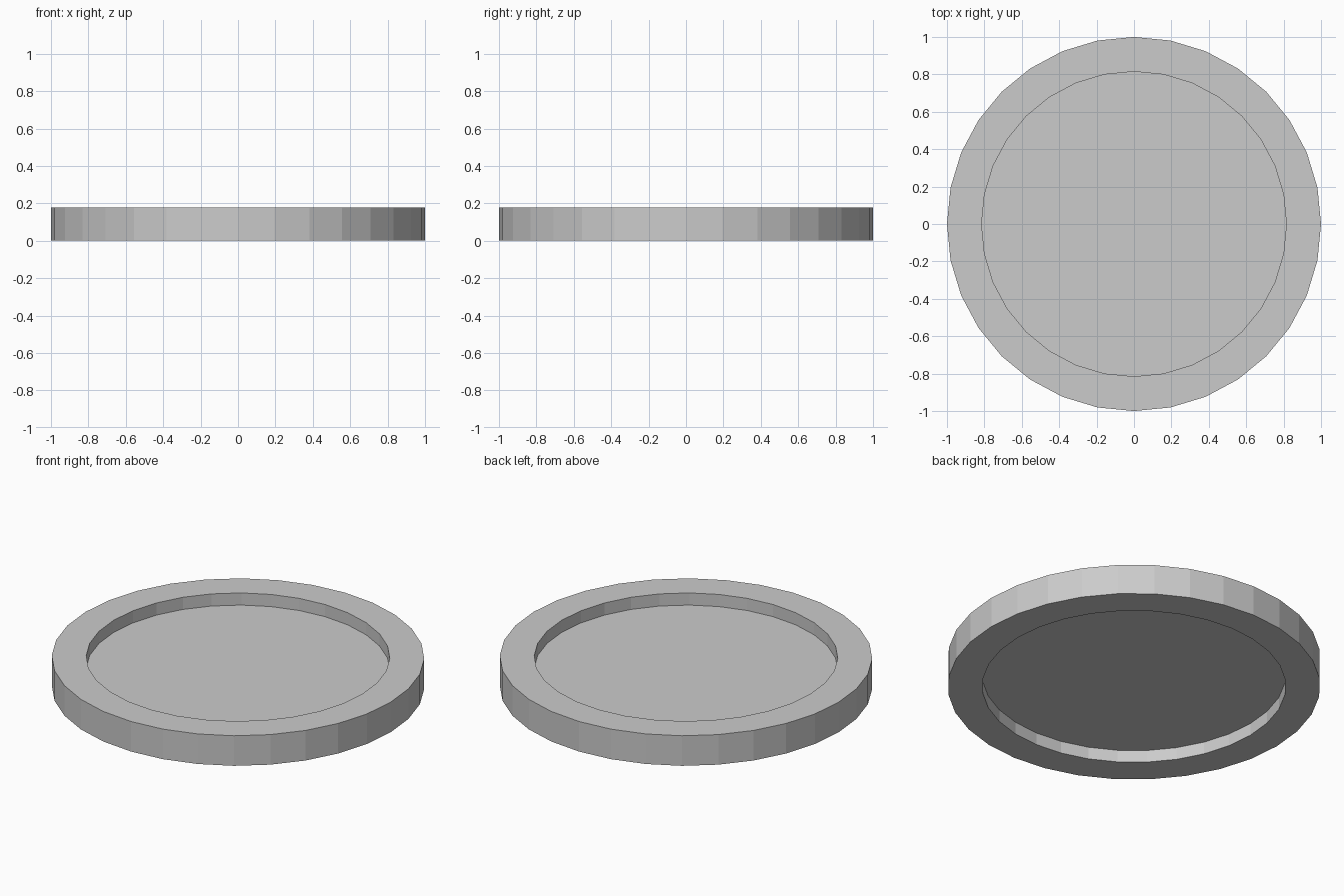
import bpy, bmesh
from math import cos, sin, tau

if "Cube" in bpy.data.objects:
    bpy.data.objects.remove(bpy.data.objects["Cube"])

SIDES = 32
R_OUT, R_IN = 1.0, 0.815
HEIGHT, RECESS = 0.178, 0.072


def ring(bm, r, z):
    return [bm.verts.new((r * cos(tau * i / SIDES), r * sin(tau * i / SIDES), z))
            for i in range(SIDES)]


# Disc with a raised rim and a shallow recess on both faces
bm = bmesh.new()
profile = [(R_IN, RECESS), (R_IN, 0), (R_OUT, 0),
           (R_OUT, HEIGHT), (R_IN, HEIGHT), (R_IN, HEIGHT - RECESS)]
rings = [ring(bm, r, z) for r, z in profile]
for a, b in zip(rings, rings[1:]):
    for i in range(SIDES):
        j = (i + 1) % SIDES
        bm.faces.new((a[i], a[j], b[j], b[i]))

# Flat floors of the lower and upper recess
bm.faces.new(rings[0][::-1])
bm.faces.new(rings[-1])
bmesh.ops.recalc_face_normals(bm, faces=bm.faces[:])

mesh = bpy.data.meshes.new("rimmed_disc")
bm.to_mesh(mesh)
bm.free()
bpy.context.collection.objects.link(bpy.data.objects.new("rimmed_disc", mesh))
